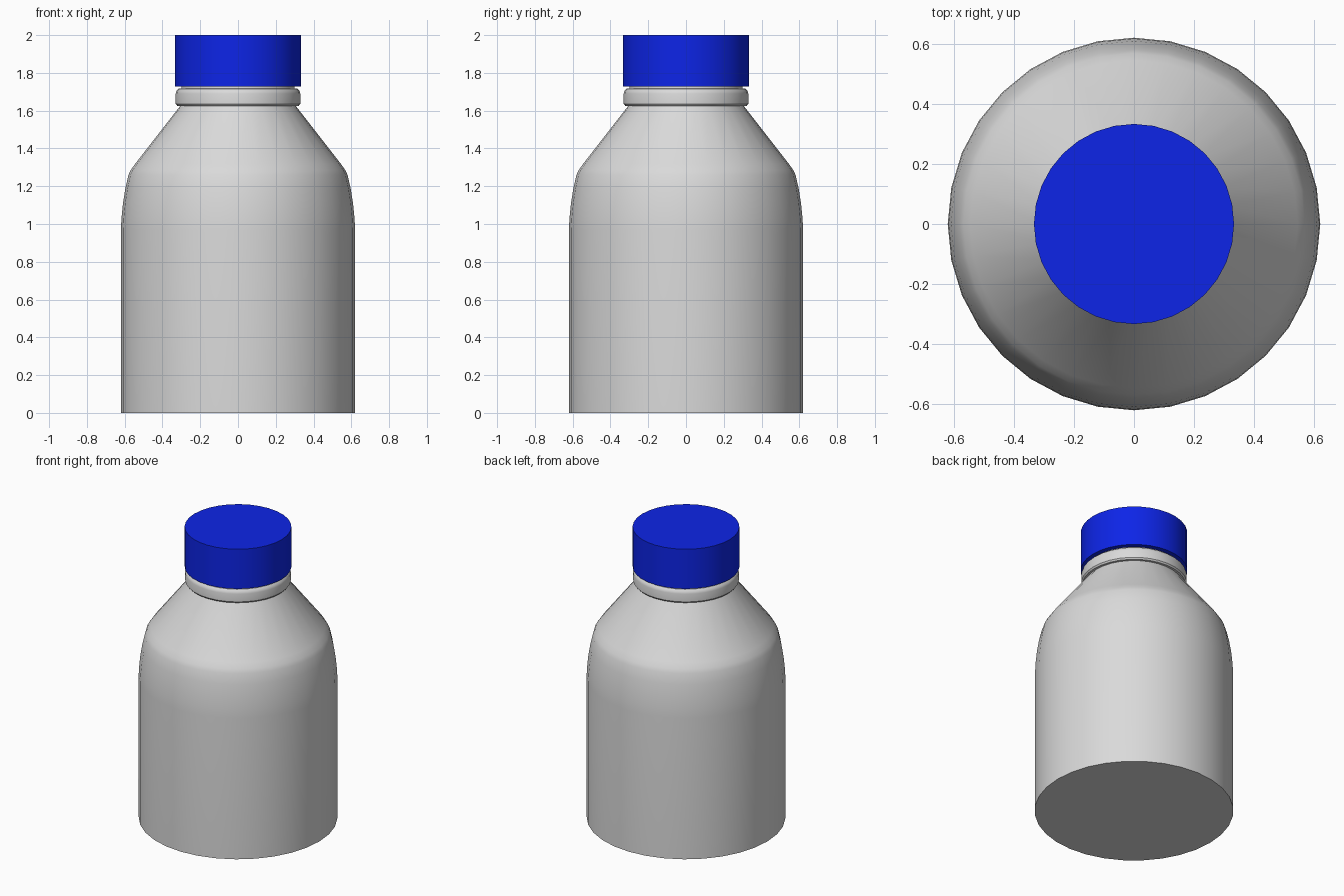
import bpy, bmesh, math

SEGMENTS = 32

if "Cube" in bpy.data.objects:
    bpy.data.objects.remove(bpy.data.objects["Cube"], do_unlink=True)


def make_material(name, rgb):
    mat = bpy.data.materials.new(name)
    mat.use_nodes = True
    mat.diffuse_color = (*rgb, 1)
    mat.node_tree.nodes["Principled BSDF"].inputs["Base Color"].default_value = (*rgb, 1)
    return mat


def lathe(name, profile, mat):
    """Revolve (radius, height) points around z; both ends are closed flat."""
    bm = bmesh.new()
    rings = []
    for r, z in profile:
        angles = [math.tau * i / SEGMENTS for i in range(SEGMENTS)]
        rings.append([bm.verts.new((r * math.cos(a), r * math.sin(a), z)) for a in angles])
    for low, high in zip(rings, rings[1:]):
        for i in range(SEGMENTS):
            j = (i + 1) % SEGMENTS
            bm.faces.new((low[i], low[j], high[j], high[i]))
    bm.faces.new(rings[0][::-1])
    bm.faces.new(rings[-1])
    mesh = bpy.data.meshes.new(name)
    bm.to_mesh(mesh)
    bm.free()
    mesh.materials.append(mat)
    obj = bpy.data.objects.new(name, mesh)
    bpy.context.collection.objects.link(obj)
    bpy.ops.object.select_all(action="DESELECT")
    obj.select_set(True)
    bpy.context.view_layer.objects.active = obj
    bpy.ops.object.shade_smooth_by_angle(angle=math.radians(35))
    return obj


plastic = make_material("pale grey plastic", (0.7, 0.7, 0.7))
blue = make_material("blue plastic", (0.004, 0.018, 0.8))

# Bottle: straight wall, curved upper wall, sloped shoulder, neck
lathe("bottle_body", [
    (0.62, 0), (0.62, 0.97), (0.617, 1.03), (0.609, 1.11), (0.596, 1.19),
    (0.58, 1.26), (0.568, 1.285), (0.545, 1.318), (0.31, 1.62), (0.30, 1.64), (0.30, 1.8),
], plastic)

# Rounded collar ring below the cap
lathe("neck_collar", [
    (0.30, 1.625), (0.322, 1.626), (0.33, 1.636), (0.33, 1.69),
    (0.326, 1.705), (0.315, 1.716), (0.30, 1.718),
], plastic)

# Screw cap
lathe("cap", [(0.333, 1.727), (0.333, 2.0)], blue)
